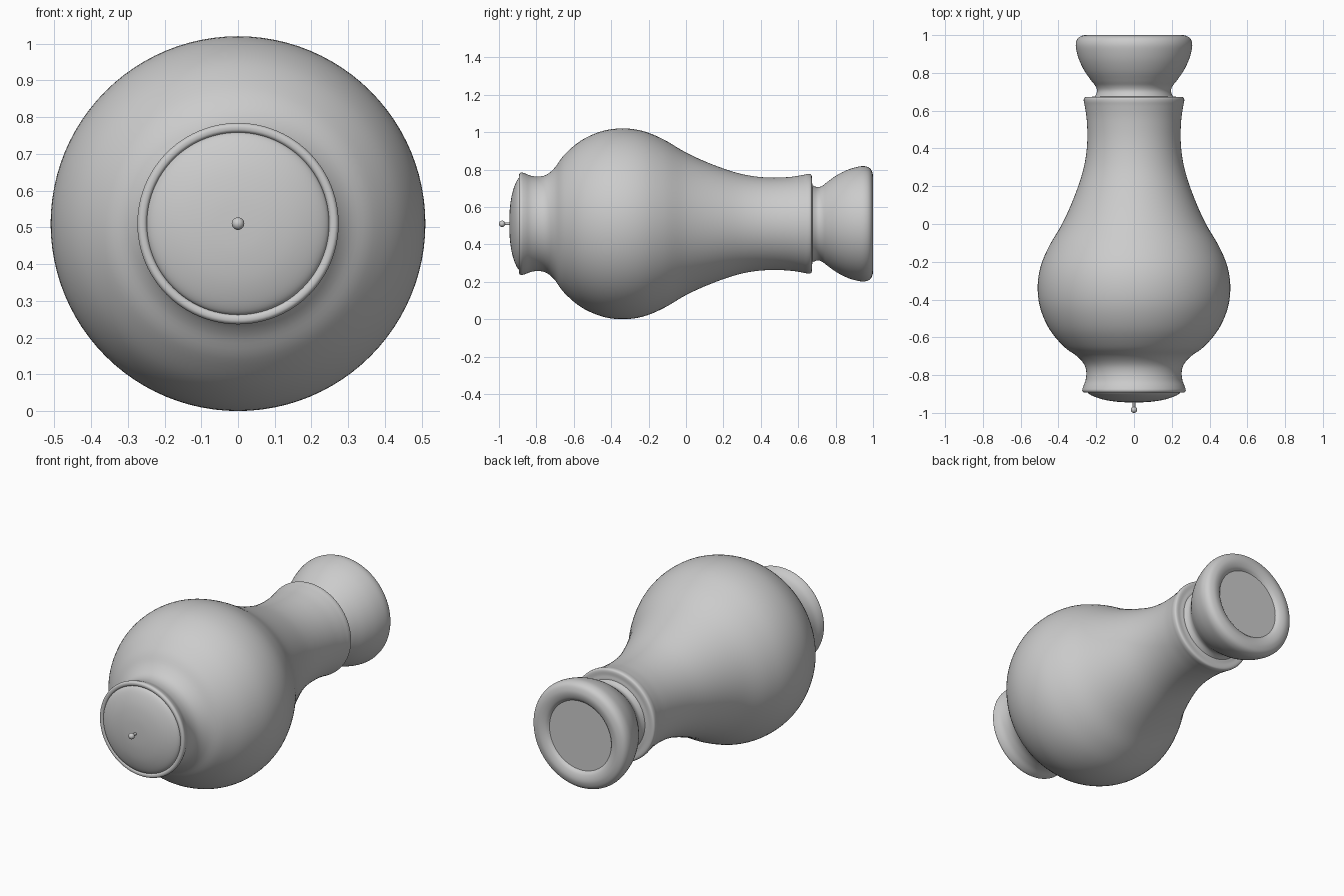
import bpy, bmesh, math

if "Cube" in bpy.data.objects:
    bpy.data.objects.remove(bpy.data.objects["Cube"])

CZ = 0.51      # height of the horizontal axis
SEG = 96


def smooth_curve(pts, steps=5):
    """Catmull-Rom through (y, radius) points."""
    out = []
    for i in range(len(pts) - 1):
        p0, p1 = pts[max(i - 1, 0)], pts[i]
        p2, p3 = pts[i + 1], pts[min(i + 2, len(pts) - 1)]
        for s in range(steps):
            t = s / steps
            out.append(tuple(0.5 * (2 * b + (c - a) * t + (2 * a - 5 * b + 4 * c - d) * t * t
                                    + (3 * b - a - 3 * c + d) * t ** 3)
                             for a, b, c, d in zip(p0, p1, p2, p3)))
    out.append(pts[-1])
    return out


def lathe(name, profile, seg=SEG):
    """Revolve a (y, radius) profile around the y axis and cap open ends."""
    bm = bmesh.new()
    rings = []
    for y, r in profile:
        rings.append([bm.verts.new((r * math.cos(2 * math.pi * k / seg), y,
                                    CZ + r * math.sin(2 * math.pi * k / seg)))
                      for k in range(seg)])
    for a, b in zip(rings, rings[1:]):
        for k in range(seg):
            n = (k + 1) % seg
            bm.faces.new((a[k], a[n], b[n], b[k]))
    bm.faces.new(rings[0])
    bm.faces.new(rings[-1])
    bmesh.ops.remove_doubles(bm, verts=bm.verts, dist=1e-5)
    bmesh.ops.recalc_face_normals(bm, faces=bm.faces)
    me = bpy.data.meshes.new(name)
    bm.to_mesh(me)
    bm.free()
    ob = bpy.data.objects.new(name, me)
    bpy.context.collection.objects.link(ob)
    bpy.context.view_layer.objects.active = ob
    ob.select_set(True)
    bpy.ops.object.shade_smooth_by_angle(angle=math.radians(35))
    ob.select_set(False)
    return ob


# Foot, bulb and neck
lathe("vase_body", smooth_curve([
    (-0.882, 0.246), (-0.891, 0.254), (-0.891, 0.267), (-0.88, 0.274), (-0.86, 0.269),
    (-0.825, 0.256), (-0.78, 0.253), (-0.74, 0.266), (-0.70, 0.302), (-0.65, 0.37),
    (-0.56, 0.446), (-0.45, 0.495), (-0.34, 0.51), (-0.23, 0.496), (-0.12, 0.451),
    (0.0, 0.381), (0.12, 0.326), (0.25, 0.279), (0.35, 0.256), (0.45, 0.247),
    (0.55, 0.25), (0.62, 0.26), (0.65, 0.266), (0.667, 0.264), (0.673, 0.253),
    (0.673, 0.23), (0.675, 0.215)]))

# Cup-shaped mouth with a rolled lip and a shallow recess
lathe("mouth_cup", smooth_curve([
    (0.665, 0.215), (0.68, 0.204), (0.705, 0.196), (0.73, 0.204), (0.76, 0.227),
    (0.81, 0.262), (0.87, 0.291), (0.93, 0.307), (0.965, 0.306), (0.988, 0.292),
    (0.999, 0.265), (0.999, 0.24), (0.99, 0.215), (0.975, 0.2)]))

# Domed cap over the foot
lathe("base_cap", smooth_curve([
    (-0.87, 0.246), (-0.892, 0.246), (-0.912, 0.215), (-0.931, 0.155),
    (-0.942, 0.08), (-0.945, 0.001)]))

# Small pin with a ball tip
lathe("pin_stem", [(-0.93, 0.007), (-0.975, 0.007)], 16)
lathe("pin_ball", [(-0.983 - 0.017 * math.cos(math.pi * i / 12),
                    0.017 * math.sin(math.pi * i / 12) + 0.0001) for i in range(13)], 24)
